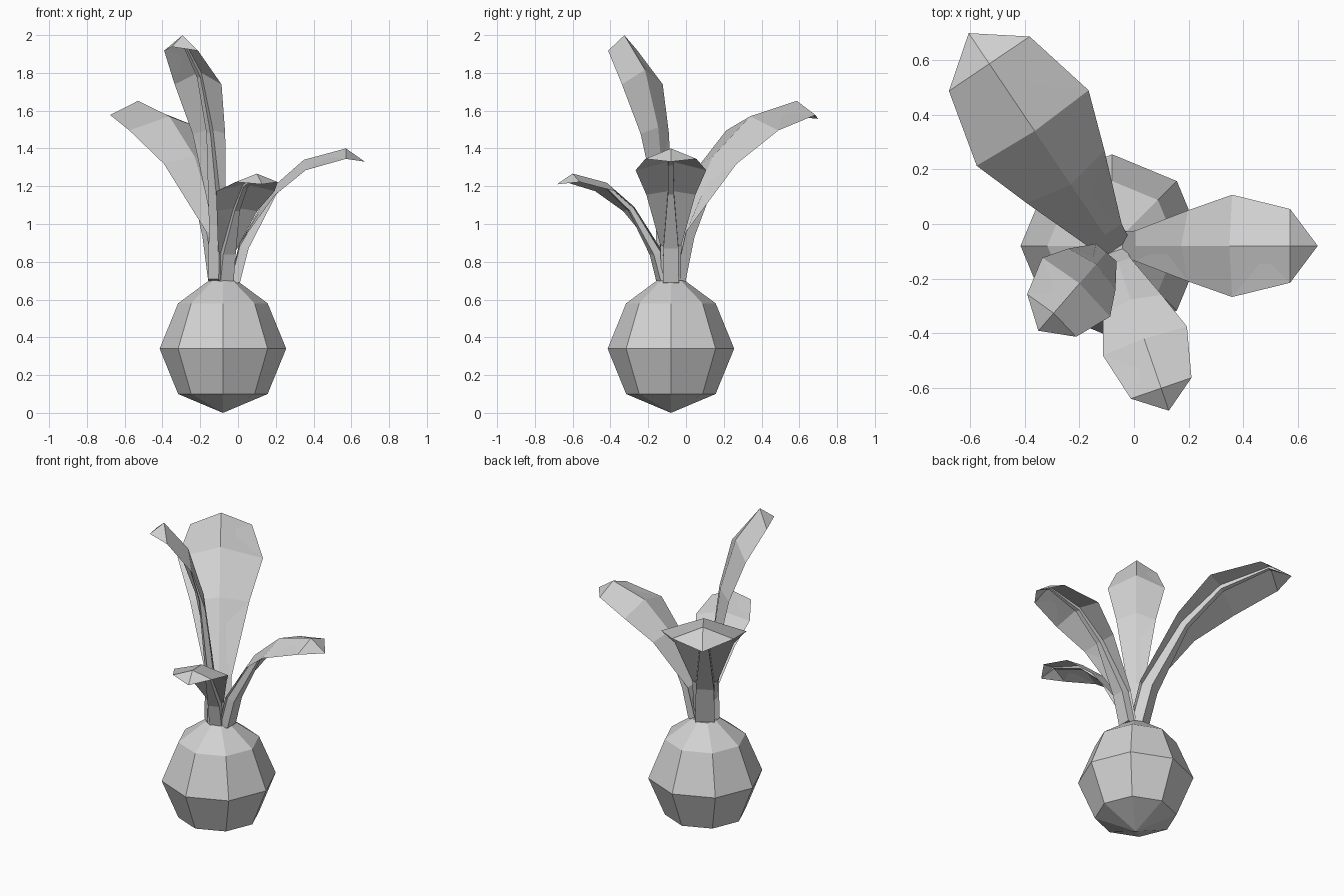
import bpy, bmesh, math
from mathutils import Matrix, Vector

cube = bpy.data.objects.get("Cube")
if cube:
    bpy.data.objects.remove(cube, do_unlink=True)

CENTRE = Vector((-0.08, -0.08, 0))
CROWN_Z = 0.70

grey = bpy.data.materials.new("pale_grey")
grey.use_nodes = True
COLOUR = (0.64, 0.64, 0.64, 1)
grey.diffuse_color = COLOUR
grey.node_tree.nodes["Principled BSDF"].inputs["Base Color"].default_value = COLOUR


def finish(name, bm):
    bmesh.ops.recalc_face_normals(bm, faces=bm.faces)
    mesh = bpy.data.meshes.new(name)
    bm.to_mesh(mesh)
    bm.free()
    mesh.materials.append(grey)
    obj = bpy.data.objects.new(name, mesh)
    obj.location = CENTRE
    bpy.context.collection.objects.link(obj)


def bridge(bm, lower, upper):
    n = len(lower)
    for i in range(n):
        j = (i + 1) % n
        bm.faces.new((lower[i], lower[j], upper[j], upper[i]))


def fan(bm, ring, point):
    for i in range(len(ring)):
        bm.faces.new((ring[i], ring[(i + 1) % len(ring)], point))


# Bulb: eight-sided lathe, pointed below and cut flat on top
def build_bulb():
    bm = bmesh.new()
    rings = []
    for radius, z in ((0.237, 0.10), (0.335, 0.34), (0.237, 0.58), (0.075, CROWN_Z)):
        rings.append([bm.verts.new((radius * math.cos(a), radius * math.sin(a), z))
                      for a in (k * math.tau / 8 for k in range(8))])
    for lower, upper in zip(rings, rings[1:]):
        bridge(bm, lower, upper)
    fan(bm, rings[0], bm.verts.new((0, 0, 0)))
    bm.faces.new(rings[-1])
    finish("bulb", bm)


# Leaf sections: crease (reach, height), edge (reach, height, half width),
# underside rib (reach, height, half width)
SECTIONS = (
    ((0.00, -0.01), (0.00, -0.01, 0.050), (0.055, -0.01, 0.042)),
    ((0.05, 0.19), (0.05, 0.19, 0.056), (0.10, 0.17, 0.040)),
    ((0.215, 0.485), (0.24, 0.455, 0.130), (0.245, 0.455, 0.016)),
    ((0.39, 0.64), (0.40, 0.585, 0.187), (0.40, 0.61, 0.014)),
    ((0.61, 0.70), (0.61, 0.645, 0.135), (0.61, 0.68, 0.008)),
)
TIP = (0.71, 0.63)


def build_leaf(name, angle, tilt, root, spread, width, length):
    bm = bmesh.new()
    turn = Matrix.Rotation(math.radians(angle), 3, "Z")
    lean = Matrix.Rotation(math.radians(-tilt), 3, "Y")

    def vert(r, z, w=0):
        p = lean @ Vector((r, w, z))
        return bm.verts.new(turn @ Vector((root + p.x * spread, p.y * width,
                                           CROWN_Z + p.z * length)))

    rings = []
    for (cr, cz), (er, ez, ew), (rr, rz, rw) in SECTIONS:
        # the rib's foot lies just below the blade's upper surface
        t = rw / ew
        fr, fz = cr + (er - cr) * t + 0.004, cz + (ez - cz) * t - 0.008
        rings.append([vert(er, ez, ew), vert(cr, cz), vert(er, ez, -ew),
                      vert(fr, fz, -rw), vert(rr, rz, -rw),
                      vert(rr, rz, rw), vert(fr, fz, rw)])
    for lower, upper in zip(rings, rings[1:]):
        bridge(bm, lower, upper)
    fan(bm, rings[-1], vert(*TIP))
    bm.faces.new(rings[0])
    finish(name, bm)


build_bulb()
build_leaf("left_leaf", 0, 0, 0.035, 1.01, 1.0, 1.0)
build_leaf("back_leaf", 124, 0, -0.02, 1.35, 1.32, 1.36)
build_leaf("tall_leaf", -131, 16, 0.035, 0.74, 0.88, 1.545)
build_leaf("front_leaf", -71, 0, 0.02, 0.87, 0.87, 0.81)
